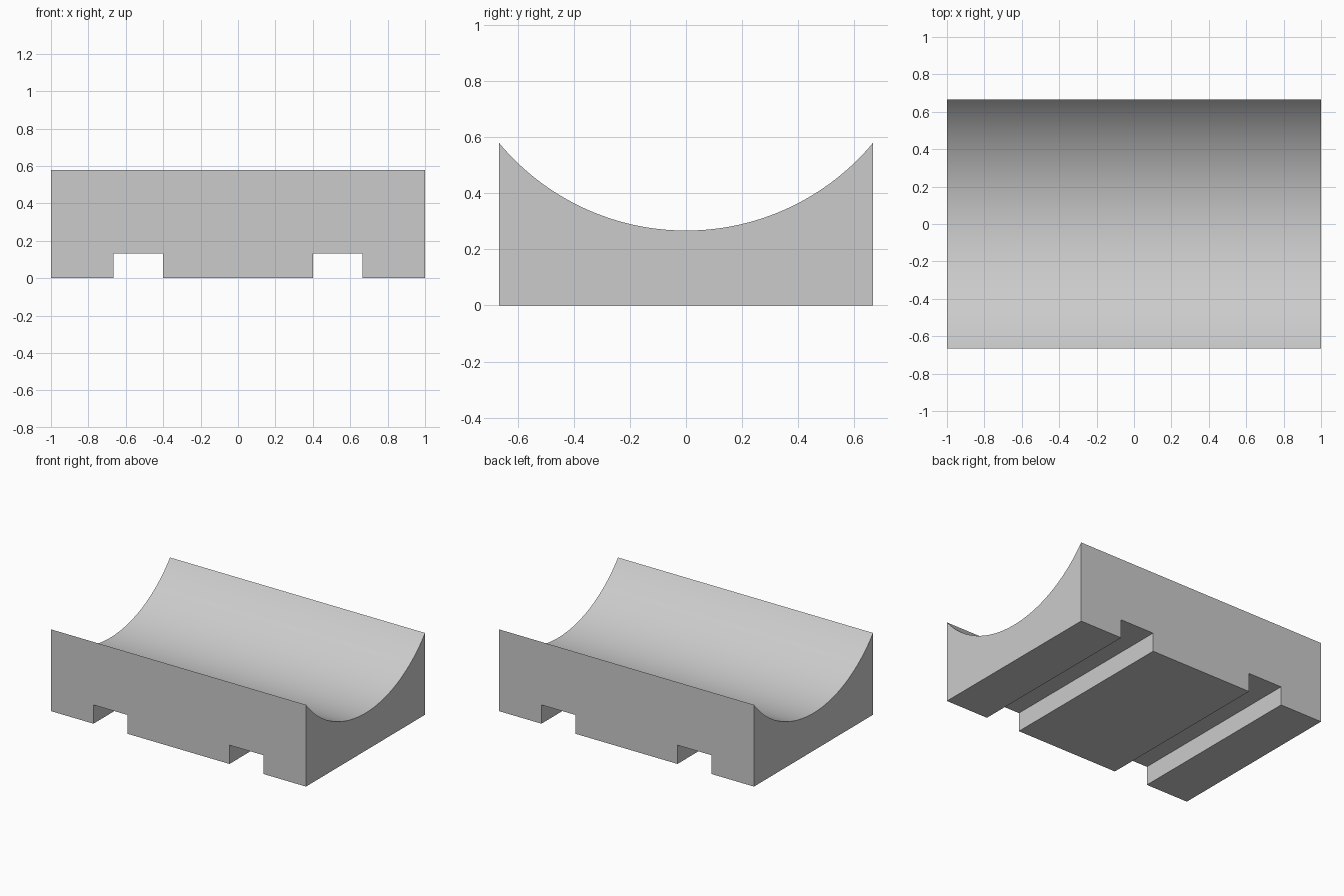
import bpy
import bmesh
import math

if "Cube" in bpy.data.objects:
    bpy.data.objects.remove(bpy.data.objects["Cube"], do_unlink=True)

HALF_LENGTH, HALF_DEPTH = 1.0, 0.6667
RADIUS, AXIS_Z = 0.8667, 1.1333      # round trough
SLOT_IN, SLOT_OUT, SLOT_TOP = 0.4, 0.6667, 0.1333
STEPS = 64


def make_material(name, color):
    mat = bpy.data.materials.new(name)
    mat.use_nodes = True
    mat.diffuse_color = color
    mat.node_tree.nodes["Principled BSDF"].inputs["Base Color"].default_value = color
    return mat


def extrude_profile(name, points, vector):
    """Make a closed solid by sweeping a flat outline along a vector."""
    bm = bmesh.new()
    face = bm.faces.new([bm.verts.new(p) for p in points])
    swept = bmesh.ops.extrude_face_region(bm, geom=[face], use_keep_orig=True)
    moved = [g for g in swept["geom"] if isinstance(g, bmesh.types.BMVert)]
    bmesh.ops.translate(bm, vec=vector, verts=moved)
    bmesh.ops.recalc_face_normals(bm, faces=bm.faces)
    mesh = bpy.data.meshes.new(name)
    bm.to_mesh(mesh)
    bm.free()
    obj = bpy.data.objects.new(name, mesh)
    bpy.context.collection.objects.link(obj)
    return obj


# Cradle block: flat base and sides with a round trough along its length
half_angle = math.asin(HALF_DEPTH / RADIUS)
outline = [(-HALF_LENGTH, -HALF_DEPTH, 0), (-HALF_LENGTH, HALF_DEPTH, 0)]
for i in range(STEPS + 1):
    a = half_angle * (1 - 2 * i / STEPS)
    outline.append((-HALF_LENGTH, RADIUS * math.sin(a), AXIS_Z - RADIUS * math.cos(a)))
cradle = extrude_profile("cradle_block", outline, (2 * HALF_LENGTH, 0, 0))
cradle.data.materials.append(make_material("plain grey", (0.6, 0.6, 0.6, 1)))

bpy.ops.object.select_all(action="DESELECT")
bpy.context.view_layer.objects.active = cradle
cradle.select_set(True)

# Two strap slots running front to back through the base
for side, label in ((-1, "right"), (1, "left")):
    corners = [(SLOT_IN, -0.1), (SLOT_OUT, -0.1), (SLOT_OUT, SLOT_TOP), (SLOT_IN, SLOT_TOP)]
    cutter = extrude_profile(label + "_slot_cutter",
                             [(side * x, -1, z) for x, z in corners], (0, 2, 0))
    cutter.hide_render = True
    mod = cradle.modifiers.new(label + "_slot", "BOOLEAN")
    mod.operation = "DIFFERENCE"
    mod.solver = "EXACT"
    mod.object = cutter
    bpy.ops.object.modifier_apply(modifier=mod.name)
    bpy.data.objects.remove(cutter, do_unlink=True)

bpy.ops.object.shade_smooth_by_angle(angle=math.radians(30))
